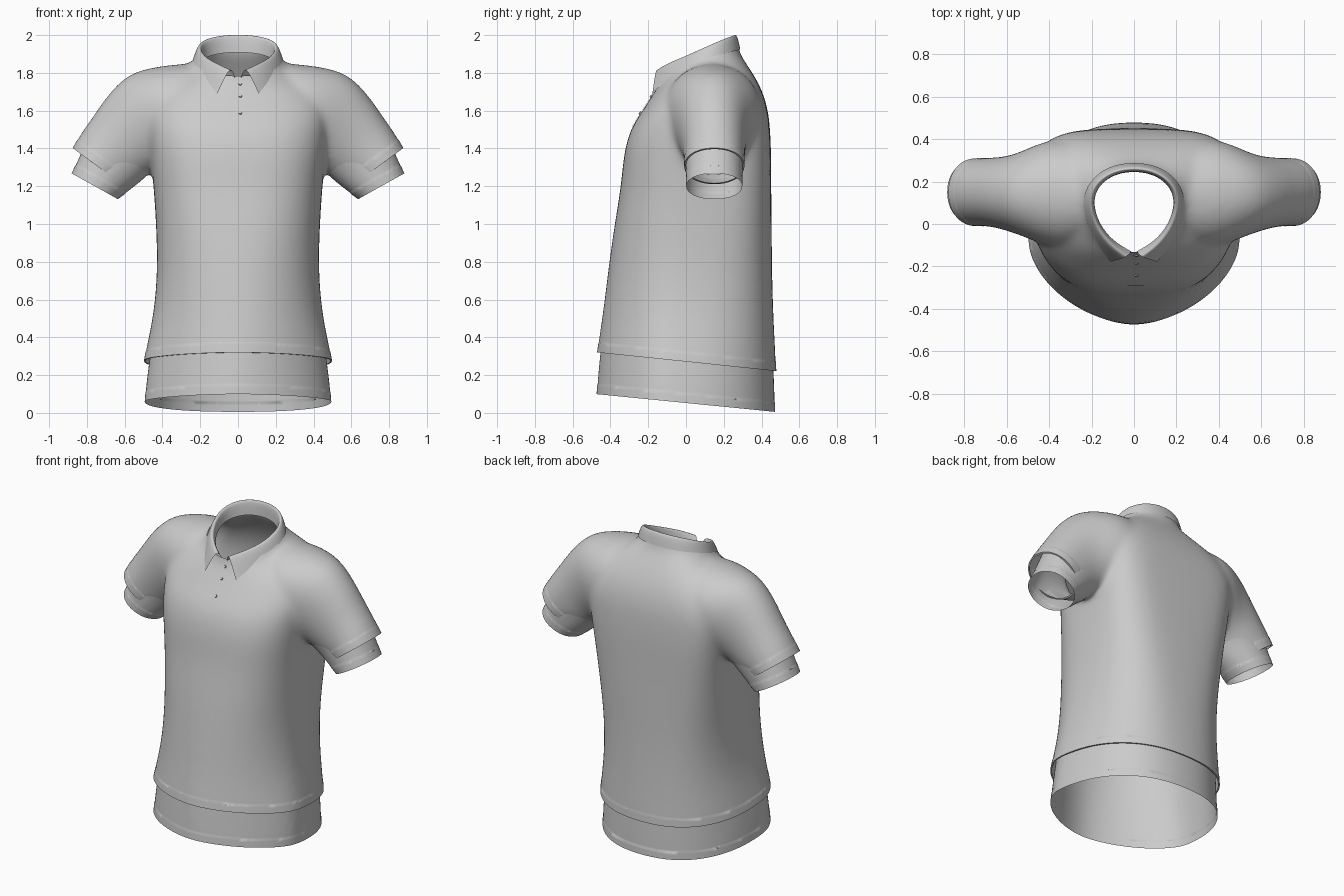
import bpy, bmesh, math
from mathutils import Vector as V

if "Cube" in bpy.data.objects:
    bpy.data.objects.remove(bpy.data.objects["Cube"])


def finish(obj, angle=40):
    obj.data.shade_smooth()
    obj.data.set_sharp_from_angle(angle=math.radians(angle))


def add_object(name, bm):
    me = bpy.data.meshes.new(name)
    bm.to_mesh(me)
    bm.free()
    obj = bpy.data.objects.new(name, me)
    bpy.context.collection.objects.link(obj)
    return obj


def strip(bm, rows):
    """Quad sheet through rows of points."""
    grid = [[bm.verts.new(p) for p in r] for r in rows]
    for r, s in zip(grid, grid[1:]):
        for i in range(len(r) - 1):
            bm.faces.new((r[i], r[i + 1], s[i + 1], s[i]))
    bmesh.ops.recalc_face_normals(bm, faces=bm.faces[:])


def ring(a, b, side, na=2.0, nb=2.0, f=.5, count=32):
    """Superellipse from a to b, squareness na / nb per end, widest at fraction f."""
    c = a.lerp(b, f)
    pts = []
    for i in range(count):
        t = 2 * math.pi * i / count
        p, q = math.cos(t), math.sin(t)
        h, n = (a - c, na) if p > 0 else (b - c, nb)
        pts.append(c + h * abs(p) ** (2 / n)
                   + side * math.copysign(abs(q) ** (2 / n), q))
    return pts


def loft(bm, rings):
    loops = [[bm.verts.new(p) for p in r] for r in rings]
    for r, s in zip(loops, loops[1:]):
        for i in range(len(r)):
            j = (i + 1) % len(r)
            bm.faces.new((r[i], r[j], s[j], s[i]))
    bm.faces.new(loops[0][::-1])
    bm.faces.new(loops[-1])


def trim(bm, co, no, where, band=0, lip=0):
    """Open the shell at a plane, with a raised stitched band and a turned-in lip."""
    no = no.normalized()
    for d in ((0, .045, .06) if band else (0,)):
        faces = [f for f in bm.faces if where(f.calc_center_median())]
        geom = set(faces)
        for f in faces:
            geom.update(f.edges)
            geom.update(f.verts)
        bmesh.ops.bisect_plane(bm, geom=list(geom), plane_co=co - no * d,
                               plane_no=no, clear_outer=(d == 0))
    bm.normal_update()
    moves = [(v, v.normal.copy()) for v in bm.verts
             if band and where(v.co) and (co - v.co).dot(no) < .046]
    for v, normal in moves:
        v.co += normal * band
    if lip:
        rim = [e for e in bm.edges if e.is_boundary and where(e.verts[0].co)]
        new = [g for g in bmesh.ops.extrude_edge_only(bm, edges=rim)['geom']
               if isinstance(g, bmesh.types.BMVert)]
        mid = sum((v.co for v in new), V()) / len(new)
        for v in new:
            v.co += (mid - v.co).normalized() * lip


# torso: z, half width, front y, back y, front / back squareness, widest fraction
LOWER = [(-.3, .51, -.50, .48, 1.7, 2.3, .4), (-.1, .505, -.49, .48, 1.7, 2.3, .4),
         (.1, .50, -.48, .475, 1.7, 2.3, .4), (.3, .472, -.462, .466, 1.75, 2.4, .41),
         (.5, .445, -.44, .46, 1.9, 2.6, .43), (.75, .422, -.41, .452, 2.1, 2.9, .46),
         (1.0, .43, -.375, .45, 2.4, 3.3, .5), (1.2, .443, -.34, .447, 2.6, 3.8, .5),
         (1.36, .46, -.328, .447, 2.7, 4.2, .5)]
# yoke and neck: front y, front z, back y, back z, half width, front / back squareness
UPPER = [(-.295, 1.5, .442, 1.5, .48, 2.6, 4.3), (-.225, 1.6, .43, 1.61, .49, 2.6, 4.2),
         (-.175, 1.68, .395, 1.72, .46, 2.4, 3.5), (-.15, 1.72, .335, 1.82, .38, 2.2, 2.6),
         (-.135, 1.75, .285, 1.89, .262, 2, 2.2), (-.125, 1.8, .268, 1.95, .213, 1.9, 2.1),
         (-.12, 1.88, .26, 2.05, .2, 1.9, 2.1), (-.12, 1.96, .26, 2.15, .2, 1.9, 2.1)]
# sleeve: top x, top z, bottom x, bottom z, y radius, y centre
SHOULDER = [(.15, 1.85, .2, 1.45, .14, .13), (.3, 1.845, .3, 1.40, .265, .14),
            (.47, 1.825, .40, 1.34, .238, .147), (.595, 1.785, .46, 1.27, .192, .142)]
INNER_END = [(.70, 1.66, .505, 1.225, .168, .145), (.77, 1.53, .545, 1.195, .16, .15),
             (.838, 1.37, .59, 1.16, .155, .15), (.884, 1.27, .632, 1.13, .152, .15)]
OUTER_END = [(.70, 1.665, .505, 1.245, .168, .145), (.775, 1.55, .545, 1.225, .16, .15),
             (.83, 1.475, .585, 1.23, .156, .15), (.872, 1.40, .622, 1.215, .155, .15)]


def shirt(name, sleeve_end, flare, push, hem, neck_drop, lip):
    bm = bmesh.new()
    rings = []
    for z, w, yf, yb, na, nb, f in LOWER:
        k = flare if z < .4 else 0
        rings.append(ring(V((0, yf - k / 2, z)), V((0, yb + k / 4, z)), V((w + k, 0, 0)), na, nb, f))
    for yf, zf, yb, zb, w, na, nb in UPPER:
        rings.append(ring(V((0, yf, zf)), V((0, yb, zb)), V((w, 0, 0)), na, nb))
    loft(bm, rings)
    for s in (1, -1):
        rings = [ring(V((s * tx, yc, tz)), V((s * bx, yc, bz)), V((0, ry, 0)), 2.1, 2.1)
                 for tx, tz, bx, bz, ry, yc in SHOULDER + sleeve_end]
        for _ in range(2):
            rings.append([2 * p - q for p, q in zip(rings[-1], rings[-2])])
        loft(bm, rings)
    bmesh.ops.recalc_face_normals(bm, faces=bm.faces[:])
    obj = add_object(name, bm)

    # blend torso and sleeves into one skin
    obj.modifiers.new('Subdivide', 'SUBSURF').levels = 2
    rem = obj.modifiers.new('Blend', 'REMESH')
    rem.mode, rem.voxel_size = 'VOXEL', .016
    smo = obj.modifiers.new('Relax', 'SMOOTH')
    smo.factor, smo.iterations = .5, 20
    dg = bpy.context.evaluated_depsgraph_get()
    me = bpy.data.meshes.new_from_object(obj.evaluated_get(dg))
    obj.modifiers.clear()
    obj.data = me

    bm = bmesh.new()
    bm.from_mesh(me)
    bm.normal_update()
    moves = [(v, v.normal.copy()) for v in bm.verts]
    for v, normal in moves:
        v.co += normal * push

    # open neck, hem and both cuffs
    trim(bm, V((0, -.13, 1.785 - neck_drop)), V((0, -.4, 1)),
         lambda p: p.z > 1.6 and abs(p.x) < .26)
    (fy, fz), (by, bz) = hem
    trim(bm, V((0, fy, fz)), V((0, bz - fz, fy - by)), lambda p: p.z < .6, .002, lip)
    tx, tz, bx, bz = sleeve_end[-1][:4]
    for s in (1, -1):
        trim(bm, V((s * tx, .15, tz)), V((s * (tz - bz), 0, bx - tx)),
             lambda p: p.x * s > .5 and p.z > .9, .002, lip)
    bm.to_mesh(me)
    bm.free()
    finish(obj, 50)
    return obj


inner = shirt('under_shirt', INNER_END, 0, -.003, ((-.48, .10), (.475, .005)), .03, 0)
outer = shirt('polo_shirt', OUTER_END, .022, .005, ((-.47, .32), (.47, .222)), 0, .01)

# collar: half curves from centre back to front opening
BASE = [(0, .25, 1.91), (.095, .235, 1.905), (.17, .18, 1.885), (.195, .1, 1.86),
        (.165, 0, 1.82), (.1, -.08, 1.79), (.012, -.13, 1.765)]
FOLD = [(0, .265, 1.998), (.1, .25, 1.993), (.185, .19, 1.97), (.212, .1, 1.93),
        (.18, -.01, 1.88), (.115, -.1, 1.845), (.04, -.155, 1.81)]
LEAF = [(0, .292, 1.925), (.115, .277, 1.92), (.212, .207, 1.905), (.25, .1, 1.875),
        (.218, -.02, 1.815), (.16, -.115, 1.755), (.11, -.178, 1.69)]
rows = [[], [], [], []]
for b, f, l in zip(map(V, BASE), map(V, FOLD), map(V, LEAF)):
    d = l - b
    d.z = 0
    d = d.normalized() * .012
    f.z += .008
    for row, p in zip(rows, (b, f - d, f + d, l)):
        row.append(p)
bm = bmesh.new()
strip(bm, rows)
collar = add_object('collar', bm)
collar.modifiers.new('Mirror', 'MIRROR').use_clip = True
sub = collar.modifiers.new('Subdivide', 'SUBSURF')
sub.levels = sub.render_levels = 3
sub.boundary_smooth = 'PRESERVE_CORNERS'
finish(collar, 80)

bpy.context.view_layer.update()


def on_chest(x, z, lift):
    hit, loc, normal, _ = outer.ray_cast(V((x, -1, z)), V((0, 1, 0)))
    return loc + normal * lift, normal


# placket laid on the chest
bm = bmesh.new()
strip(bm, [[on_chest(-.03 + .025 * i / 12 + .075 * j / 4, 1.5 + .25 * i / 12, .003)[0]
            for j in range(5)] for i in range(13)])
placket = add_object('placket', bm)
finish(placket)

# buttons
for k, z in enumerate((1.585, 1.675, 1.74)):
    loc, normal = on_chest(.012, z, .005)
    bm = bmesh.new()
    bmesh.ops.create_cone(bm, cap_ends=True, segments=16, radius1=.009, radius2=.007, depth=.007)
    button = add_object('button_%d' % (k + 1), bm)
    button.location = loc
    button.rotation_euler = normal.to_track_quat('Z', 'Y').to_euler()
    finish(button)
